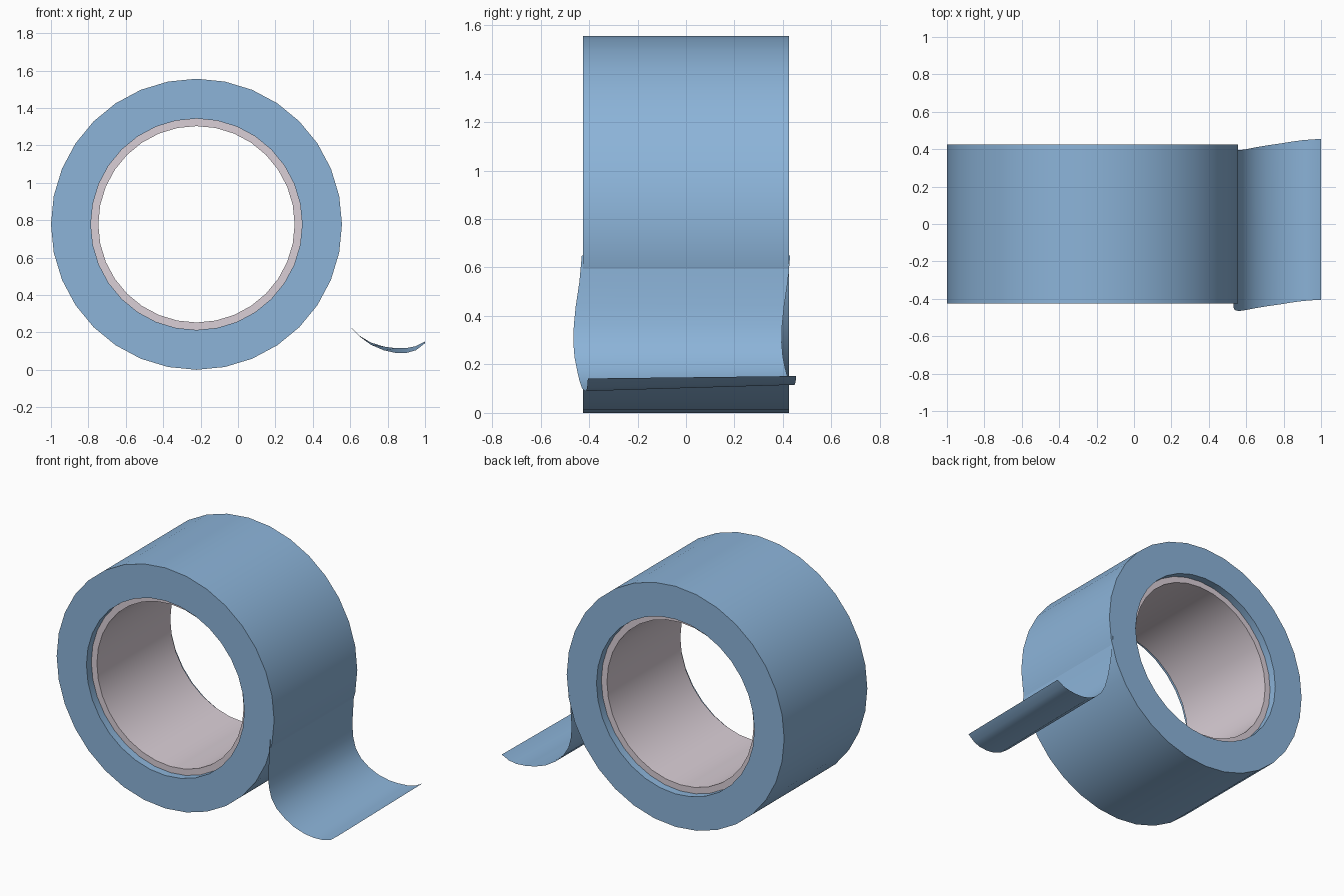
import bpy
import bmesh
import math

cube = bpy.data.objects.get("Cube")
if cube:
    bpy.data.objects.remove(cube, do_unlink=True)

CENTRE_X, CENTRE_Z = -0.222, 0.778
SIDES = 32


def make_material(name, colour):
    mat = bpy.data.materials.new(name)
    mat.use_nodes = True
    mat.diffuse_color = colour
    mat.node_tree.nodes["Principled BSDF"].inputs["Base Color"].default_value = colour
    return mat


def finish(name, bm, mat, sharp_angle):
    mesh = bpy.data.meshes.new(name)
    bm.to_mesh(mesh)
    bm.free()
    mesh.materials.append(mat)
    obj = bpy.data.objects.new(name, mesh)
    bpy.context.collection.objects.link(obj)
    bpy.ops.object.select_all(action="DESELECT")
    obj.select_set(True)
    bpy.context.view_layer.objects.active = obj
    bpy.ops.object.shade_smooth_by_angle(angle=math.radians(sharp_angle))
    return obj


def make_ring(name, outer, inner, half_width, mat):
    """Sweep a rectangular section around the roll axis."""
    bm = bmesh.new()
    section = [(outer, -half_width), (outer, half_width),
               (inner, half_width), (inner, -half_width)]
    loops = []
    for i in range(SIDES):
        a = math.tau * i / SIDES
        loops.append([bm.verts.new((CENTRE_X + r * math.cos(a), y,
                                    CENTRE_Z + r * math.sin(a)))
                      for r, y in section])
    for i in range(SIDES):
        here, after = loops[i], loops[(i + 1) % SIDES]
        for j in range(4):
            k = (j + 1) % 4
            bm.faces.new((here[j], here[k], after[k], after[j]))
    bmesh.ops.recalc_face_normals(bm, faces=bm.faces)
    return finish(name, bm, mat, 40)


blue = make_material("tape blue", (0.262, 0.456, 0.694, 1))
pale = make_material("core pale mauve", (0.70, 0.62, 0.674, 1))

# Wound tape and the slightly recessed core inside it
make_ring("tape_roll", 0.778, 0.565, 0.425, blue)
make_ring("core", 0.566, 0.525, 0.375, pale)

# Loose tape end: x, z, sideways drift, and lift of the back edge
path = [
    (0.531, 0.65, 0, 0), (0.531, 0.54, -0.01, 0), (0.535, 0.44, -0.025, 0),
    (0.545, 0.36, -0.033, 0), (0.565, 0.29, -0.035, 0),
    (0.60, 0.23, -0.03, 0), (0.65, 0.178, -0.02, 0.004),
    (0.71, 0.134, -0.01, 0.012), (0.78, 0.104, 0, 0.02),
    (0.84, 0.091, 0.01, 0.025), (0.90, 0.09, 0.018, 0.026),
    (0.95, 0.104, 0.022, 0.022), (1.0, 0.142, 0.025, 0.01),
]
bm = bmesh.new()
rows = []
for x, z, drift, lift in path:
    rows.append((bm.verts.new((x, drift - 0.43, z)),
                 bm.verts.new((x, drift + 0.43, z + lift))))
for (a, b), (c, d) in zip(rows, rows[1:]):
    bm.faces.new((a, c, d, b))
finish("loose_tape_end", bm, blue, 60)
